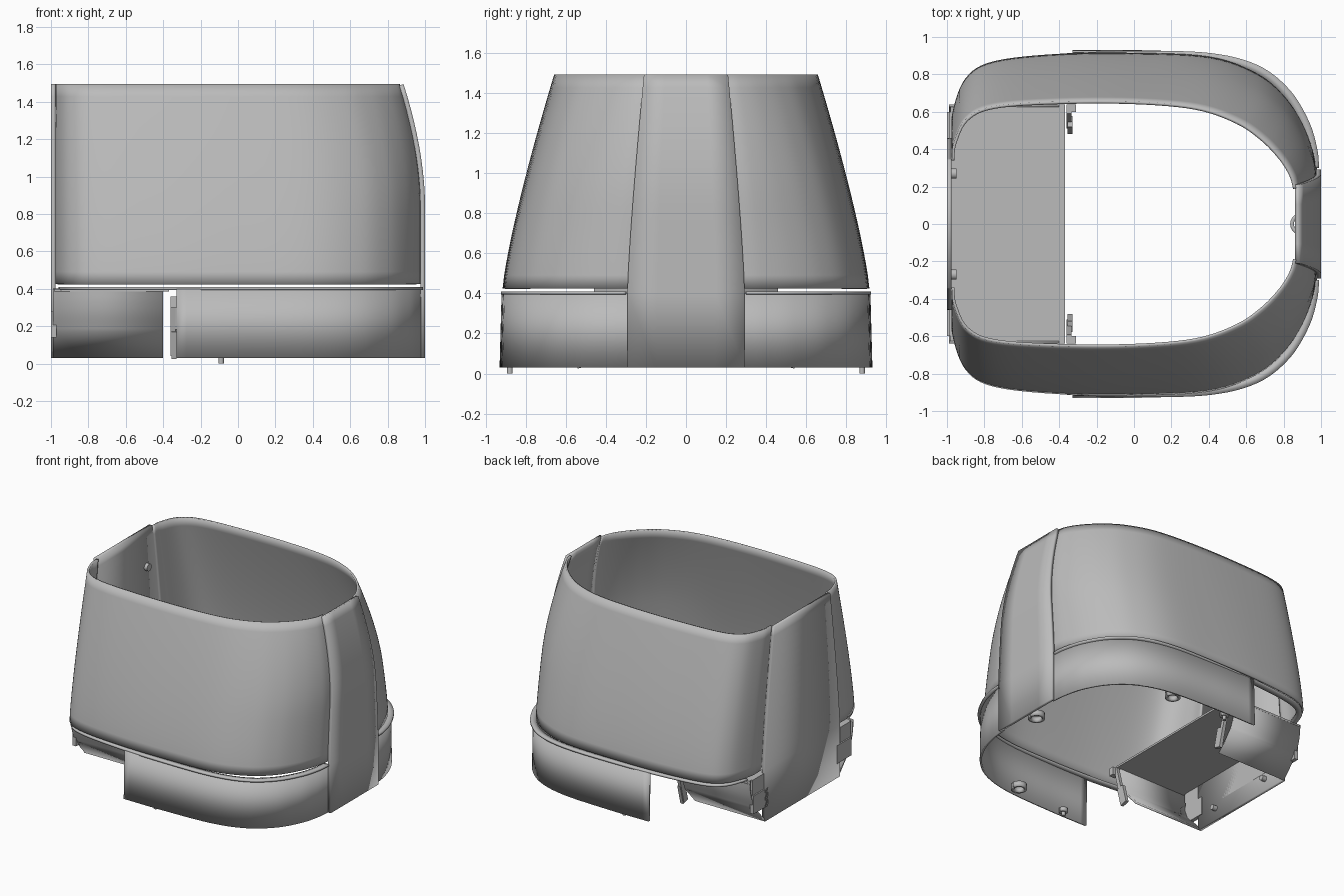
import bpy, bmesh, math
from mathutils import Matrix, Vector

cube = bpy.data.objects.get("Cube")
if cube:
    bpy.data.objects.remove(cube)

grey = bpy.data.materials.new("warm grey plastic")
grey.use_nodes = True
colour = (0.5, 0.5, 0.5, 1)
grey.diffuse_color = colour
grey.node_tree.nodes["Principled BSDF"].inputs["Base Color"].default_value = colour


def finish(name, bm, mirror=False, thickness=0.0):
    mesh = bpy.data.meshes.new(name)
    bm.to_mesh(mesh)
    bm.free()
    mesh.materials.append(grey)
    obj = bpy.data.objects.new(name, mesh)
    bpy.context.collection.objects.link(obj)
    if thickness:
        mod = obj.modifiers.new("Thickness", 'SOLIDIFY')
        mod.thickness = thickness
        mod.offset = -1
    if mirror:
        mod = obj.modifiers.new("Mirror", 'MIRROR')
        mod.use_axis = (False, True, False)
        mod.use_mirror_merge = False
    bpy.ops.object.select_all(action='DESELECT')
    obj.select_set(True)
    bpy.context.view_layer.objects.active = obj
    bpy.ops.object.shade_smooth_by_angle(angle=math.radians(30))
    return obj


def smooth_path(points, steps=6):
    """Catmull-Rom curve through 2D points."""
    p = [Vector(q) for q in points]
    p = [2 * p[0] - p[1]] + p + [2 * p[-1] - p[-2]]
    out = []
    for a, b, c, d in zip(p, p[1:], p[2:], p[3:]):
        for i in range(steps):
            t = i / steps
            out.append(0.5 * (2 * b + (c - a) * t + (2 * a - 5 * b + 4 * c - d) * t ** 2
                              + (3 * b - a - 3 * c + d) * t ** 3))
    return out + [p[-2]]


def loft(name, rows, thickness, mirror=False):
    bm = bmesh.new()
    grid = [[bm.verts.new(v) for v in row] for row in rows]
    for low, high in zip(grid, grid[1:]):
        for i in range(len(low) - 1):
            bm.faces.new((low[i], high[i], high[i + 1], low[i + 1]))
    return finish(name, bm, mirror, thickness)


def box(name, x, y, z, mirror=False, tilt=0.0):
    bm = bmesh.new()
    centre = Vector([(a + b) / 2 for a, b in (x, y, z)])
    size = [b - a for a, b in (x, y, z)]
    m = Matrix.Translation(centre) @ Matrix.Rotation(tilt, 4, 'X') @ Matrix.Diagonal((*size, 1))
    bmesh.ops.create_cube(bm, size=1, matrix=m)
    return finish(name, bm, mirror)


def peg(name, centre, radius, length, axis='Z', mirror=False):
    bm = bmesh.new()
    turn = Matrix.Rotation(math.pi / 2, 4, 'Y') if axis == 'X' else Matrix()
    bmesh.ops.create_cone(bm, cap_ends=True, segments=20, radius1=radius, radius2=radius,
                          depth=length, matrix=Matrix.Translation(centre) @ turn)
    return finish(name, bm, mirror)


def ring(name, x, y, z, radius, height, mirror=False):
    angles = [-2 * math.pi * i / 24 for i in range(25)]
    rows = [[(x + radius * math.cos(a), y + radius * math.sin(a), h) for a in angles]
            for h in (z, z + height)]
    return loft(name, rows, 0.02, mirror)


def rise(z):
    return max(0, (z - 0.425) / 1.07) ** 1.25


def lean(z):
    return max(0, (z - 0.85) / 0.645) ** 1.8


# Tapering upper shell, lofted between a lower and an upper outline
lower = smooth_path([(-.975, .46), (-.97, .6), (-.9, .78), (-.75, .87), (-.4, .91), (0, .915),
                     (.4, .895), (.65, .81), (.8, .69), (.9, .54), (.96, .38), (.975, .27)])
upper = smooth_path([(-.975, .34), (-.965, .43), (-.9, .56), (-.75, .63), (-.4, .655), (0, .655),
                     (.33, .625), (.55, .55), (.69, .455), (.79, .35), (.845, .26), (.865, .19)])
levels = [0.425 + 1.07 * i / 16 for i in range(17)]
rows = []
for z in levels:
    rows.append([(a.x + (b.x - a.x) * lean(z), a.y + (b.y - a.y) * rise(z), z)
                 for a, b in zip(lower, upper)])
loft("upper_shell", rows, 0.015, True)

# Lower band and the ledge above it
band = smooth_path([(-.33, .93), (0, .93), (.4, .91), (.65, .84), (.82, .71),
                    (.92, .55), (.965, .4), (.98, .27)])
loft("lower_band", [[(p.x, p.y - 0.01 * i, z) for p in band]
                    for i, z in enumerate((0.03, 0.4))], 0.015, True)
ledge = smooth_path([(-.96, .62), (-.89, .78), (-.75, .865), (-.4, .91), (0, .925), (.4, .915),
                     (.66, .85), (.83, .72), (.935, .55), (.98, .4), (.99, .3)])
loft("ledge", [[(p.x, p.y, z) for p in ledge] for z in (0.395, 0.41)], 0.045, True)

# Curved strip at the +x end
strip = []
for z in [0.03, 0.4] + levels:
    half = 0.292 - 0.082 * rise(z)
    strip.append([(1 - 0.115 * lean(z), half * s, z) for s in (1, 0.5, 0, -0.5, -1)])
loft("end_strip", strip, 0.025)

# Flat panel at the -x end
loft("end_panel", [[(-1, -h, z), (-1, h, z)]
                   for h, z in [(0.46, 0.03)] + [(0.46 - 0.12 * rise(z), z) for z in levels]], 0.025)
peg("panel_peg", (-0.965, 0.27, 1.2), 0.028, 0.03, 'X', True)
peg("lower_panel_peg", (-0.96, 0.27, 0.12), 0.02, 0.04, 'X', True)

# Tray floor and its rounded side walls
box("tray_floor", (-0.98, -0.37), (-0.64, 0.64), (0.385, 0.4))
profile = smooth_path([(.64, .4), (.635, .33), (.62, .26), (.585, .17)], 5) + [Vector((.46, .03))]
loft("tray_side", [[(x, p.x, p.y) for p in profile[::-1]] for x in (-0.4, -0.99)], 0.015, True)
box("tray_end", (-0.99, -0.975), (-0.6, 0.6), (0.17, 0.4))
box("end_tab", (-1, -0.97), (0.42, 0.6), (0.14, 0.28), True)

# Clips beside the tray
box("clip_arm", (-0.36, -0.335), (0.55, 0.58), (0.04, 0.36), True, -0.25)
box("clip_plate", (-0.355, -0.33), (0.5, 0.56), (0.03, 0.18), True, -0.25)
box("clip_foot", (-0.36, -0.31), (0.6, 0.64), (0.3, 0.36), True)

# Mounting bosses and locating pins
ring("side_boss", 0.35, 0.84, 0.035, 0.055, 0.04, True)
ring("end_boss", 0.895, 0, 0.035, 0.06, 0.04)
peg("locating_pin", (-0.09, 0.88, 0.02), 0.014, 0.04, mirror=True)
ring("pin_boss", -0.09, 0.88, 0.03, 0.032, 0.03, True)
